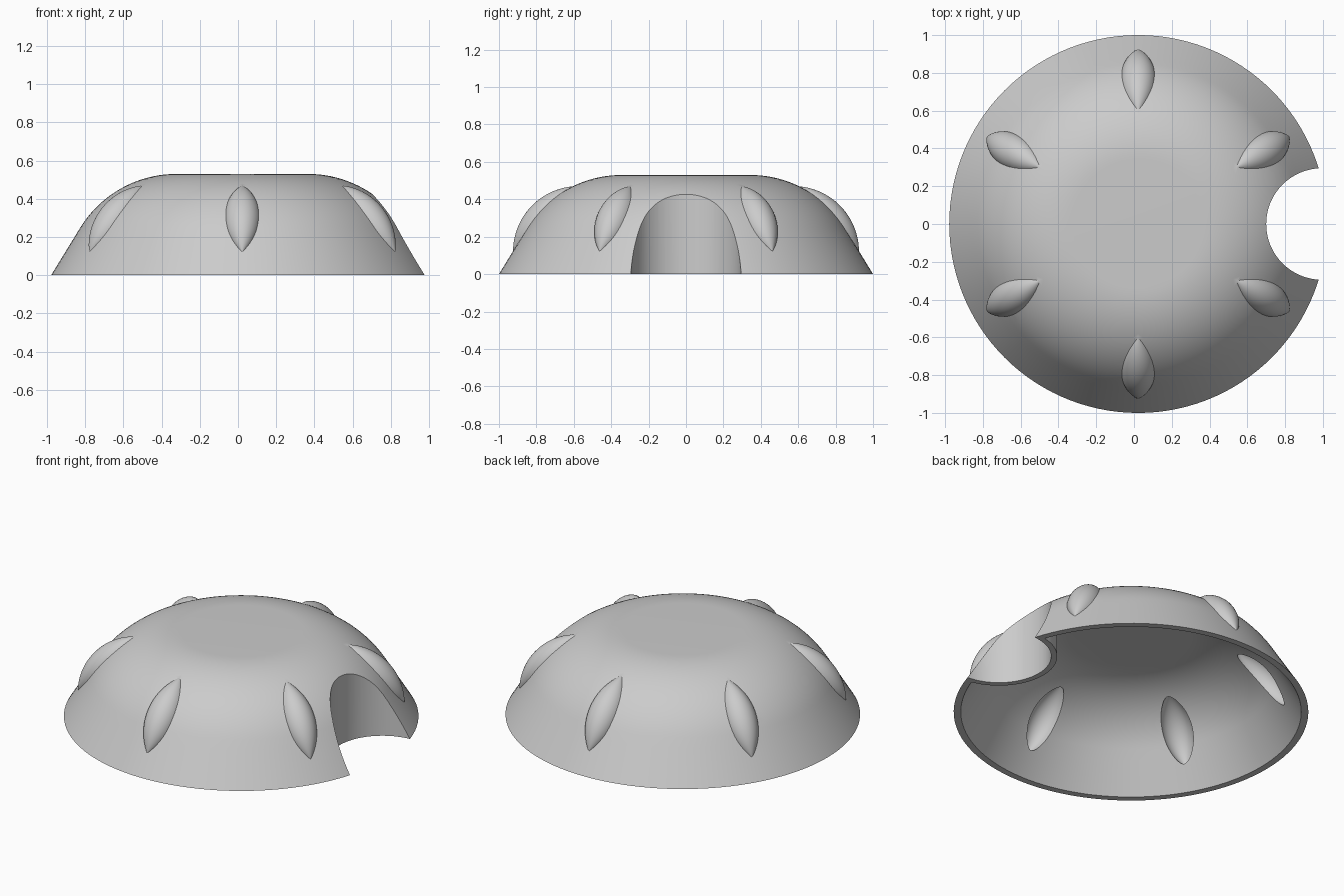
import bpy, bmesh, math
from mathutils import Vector

if "Cube" in bpy.data.objects:
    bpy.data.objects.remove(bpy.data.objects["Cube"])

CX = 0.022          # dome axis, offset because of the side notch
WALL = 0.034        # shell thickness
SLOPE = math.radians(58.5)
NOTCH_X, NOTCH_R = CX + 0.973, 0.295

grey = bpy.data.materials.new("light grey")
grey.use_nodes = True
grey.diffuse_color = (0.6, 0.6, 0.6, 1)
grey.node_tree.nodes["Principled BSDF"].inputs["Base Color"].default_value = (0.6, 0.6, 0.6, 1)


def revolve(name, profile, steps):
    """Spin an (r, z) profile about z into a closed solid."""
    bm = bmesh.new()
    verts = [bm.verts.new((r, 0, z)) for r, z in profile]
    edges = [bm.edges.new(pair) for pair in zip(verts, verts[1:])]
    bmesh.ops.spin(bm, geom=verts + edges, cent=(0, 0, 0), axis=(0, 0, 1),
                   angle=math.tau, steps=steps, use_duplicate=False)
    bmesh.ops.remove_doubles(bm, verts=bm.verts, dist=0.0001)
    bmesh.ops.recalc_face_normals(bm, faces=bm.faces)
    mesh = bpy.data.meshes.new(name)
    bm.to_mesh(mesh)
    bm.free()
    obj = bpy.data.objects.new(name, mesh)
    bpy.context.collection.objects.link(obj)
    mesh.materials.append(grey)
    return obj


def combine(target, tool, operation):
    """Apply a boolean and delete the tool."""
    tool.hide_render = True
    mod = target.modifiers.new("combine", 'BOOLEAN')
    mod.operation, mod.object, mod.solver = operation, tool, 'EXACT'
    bpy.context.view_layer.update()
    bpy.context.view_layer.objects.active = target
    bpy.ops.object.modifier_apply(modifier=mod.name)
    bpy.data.objects.remove(tool)


def dome(name, inset, floor):
    """Cone skirt blending through an arc into a flat top."""
    radius, cr, cz = 0.59 - inset, 0.345, -0.06
    arc = [(cr + radius * math.sin(SLOPE * i / 20), cz + radius * math.cos(SLOPE * i / 20))
           for i in range(20, -1, -1)]
    r0, z0 = arc[0]
    base = r0 + (z0 - floor) / math.tan(SLOPE)
    skirt = [(base + (r0 - base) * i / 5, floor + (z0 - floor) * i / 5) for i in range(5)]
    obj = revolve(name, [(0, floor)] + skirt + arc + [(0, cz + radius)], 120)
    obj.location.x = CX
    return obj


def notch(radius):
    obj = revolve("notch_cutter", [(0, -0.5), (radius, -0.5), (radius, 1), (0, 1)], 96)
    obj.location.x = NOTCH_X
    return obj


def pod(angle, scale):
    """Pointed spindle whose tips lie on the dome surface."""
    half, sag = 0.24 * scale, 0.095 * scale
    radius = (half * half + sag * sag) / (2 * sag)
    sweep = math.asin(half / radius)
    profile = []
    for i in range(25):
        t = sweep * (i / 12 - 1)
        profile.append((max(0, radius * math.cos(t) - radius + sag), radius * math.sin(t)))
    obj = revolve("pod", profile, 40)
    out = Vector((math.cos(angle), math.sin(angle), 0))
    low = out * 0.925 + Vector((CX, 0, 0.12))
    high = out * 0.596 + Vector((CX, 0, 0.47))
    obj.location = (low + high) / 2
    obj.rotation_mode = 'QUATERNION'
    obj.rotation_quaternion = (high - low).to_track_quat('Z', 'Y')
    return obj


angles = [math.radians(30 + 60 * i) for i in range(6)]

# Outer body with side notch and six pods
shell = dome("dome_shell", 0, 0)
combine(shell, notch(NOTCH_R), 'DIFFERENCE')
for a in angles:
    combine(shell, pod(a, 1), 'UNION')

# Hollow inside, leaving a wall around the notch and inside each pod
cavity = dome("cavity", WALL, -0.05)
combine(cavity, notch(NOTCH_R + WALL), 'DIFFERENCE')
combine(shell, cavity, 'DIFFERENCE')
for a in angles:
    combine(shell, pod(a, 0.93), 'DIFFERENCE')

# Smooth surfaces with crisp seams
bpy.ops.object.select_all(action='DESELECT')
shell.select_set(True)
bpy.context.view_layer.objects.active = shell
bpy.ops.object.shade_smooth_by_angle(angle=math.radians(25))
